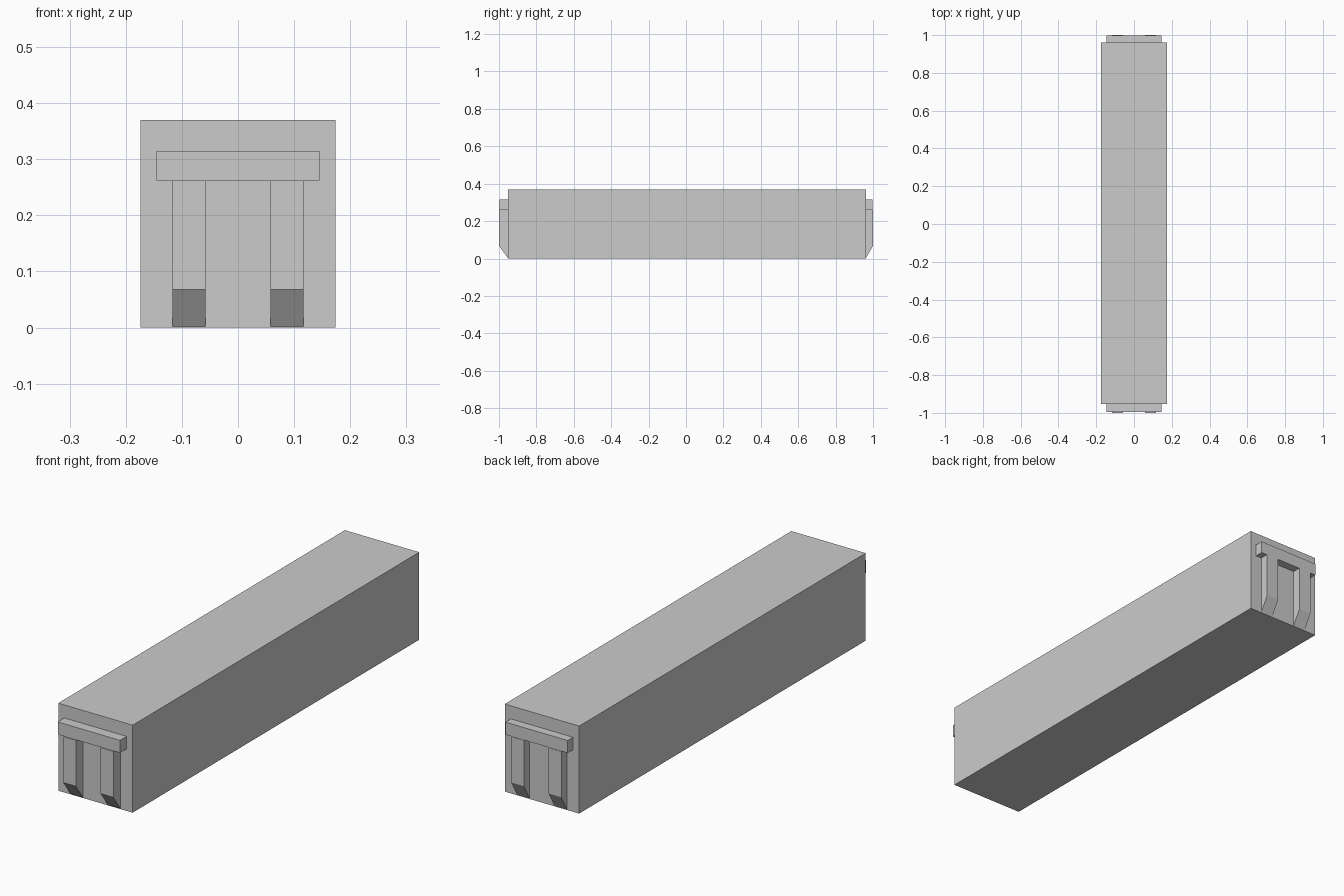
import bpy, bmesh

if "Cube" in bpy.data.objects:
    bpy.data.objects.remove(bpy.data.objects["Cube"])


def prism(name, profile, x0, x1):
    """Extrude a (y, z) profile along x."""
    bm = bmesh.new()
    face = bm.faces.new([bm.verts.new((x0, y, z)) for y, z in profile])
    ext = bmesh.ops.extrude_face_region(bm, geom=[face])
    verts = [g for g in ext["geom"] if isinstance(g, bmesh.types.BMVert)]
    bmesh.ops.translate(bm, verts=verts, vec=(x1 - x0, 0, 0))
    bmesh.ops.recalc_face_normals(bm, faces=bm.faces)
    mesh = bpy.data.meshes.new(name)
    bm.to_mesh(mesh)
    bm.free()
    obj = bpy.data.objects.new(name, mesh)
    bpy.context.collection.objects.link(obj)
    return obj


def block(name, x0, x1, y0, y1, z0, z1):
    return prism(name, [(y0, z0), (y1, z0), (y1, z1), (y0, z1)], x0, x1)


FRONT, BACK = -0.952, 0.962

# Long main beam
block("beam", -0.174, 0.174, FRONT, BACK, 0, 0.37)

# Crossbar and two chamfered ribs on each end
for end, face, bar_y, tip in (("front", FRONT, -0.996, -1.0),
                              ("back", BACK, 0.998, 1.0)):
    block(end + "_crossbar", -0.1455, 0.1455, face, bar_y, 0.262, 0.315)
    for side, x in (("left", -0.0875), ("right", 0.0875)):
        profile = [(face, 0.002), (tip, 0.068), (tip, 0.262), (face, 0.262)]
        prism(f"{end}_{side}_rib", profile, x - 0.0295, x + 0.0295)
